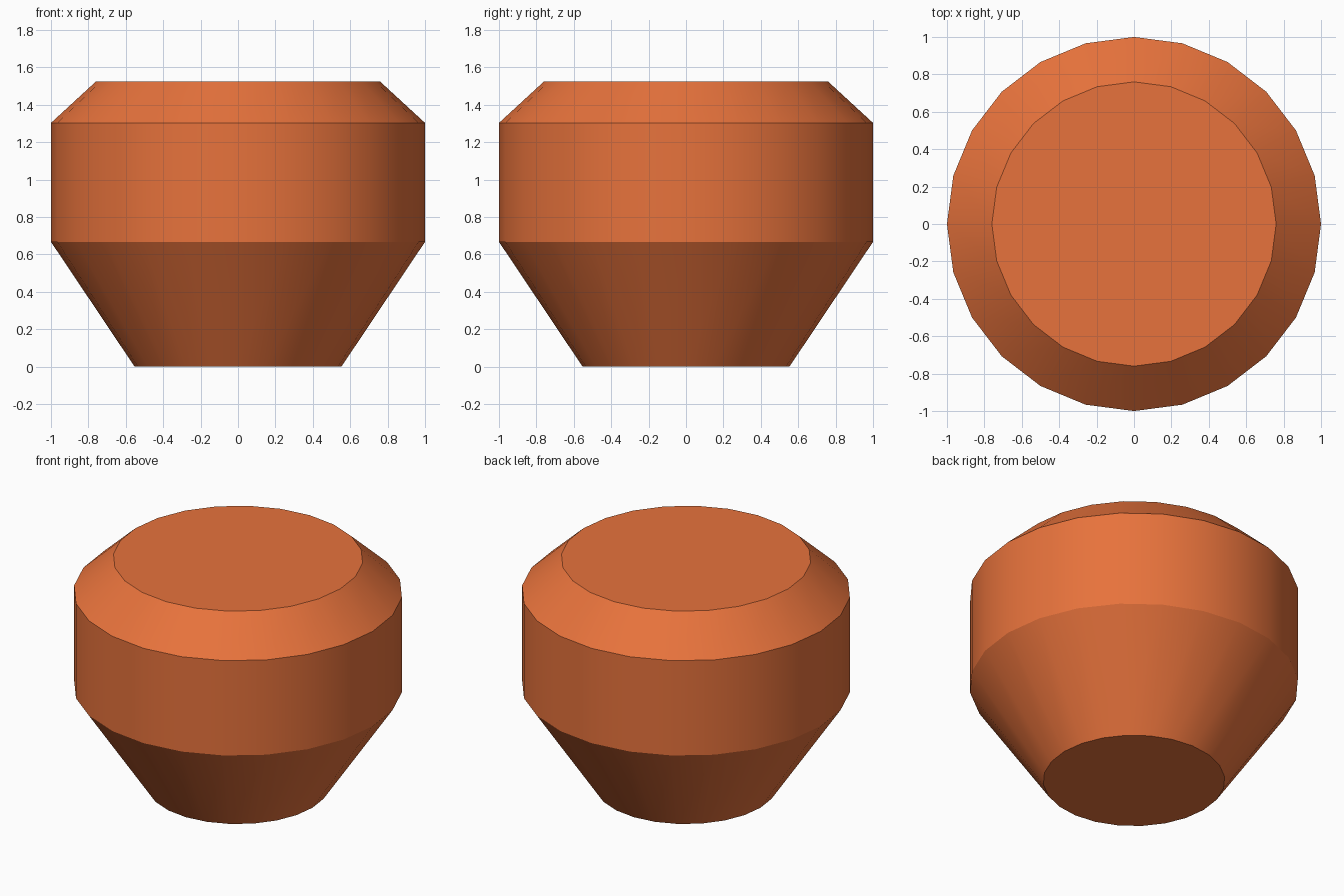
import bpy, bmesh
from math import cos, sin, tau, radians

if "Cube" in bpy.data.objects:
    bpy.data.objects.remove(bpy.data.objects["Cube"])

SIDES = 24
# Radius and height of each ring, bottom to top
PROFILE = [(0.553, 0.0), (1.0, 0.667), (1.0, 1.303), (0.76, 1.524)]

# Pot body: stacked rings, bridged and capped
bm = bmesh.new()
rings = [[bm.verts.new((r * cos(tau * i / SIDES), r * sin(tau * i / SIDES), z))
          for i in range(SIDES)] for r, z in PROFILE]
for low, high in zip(rings, rings[1:]):
    for i in range(SIDES):
        j = (i + 1) % SIDES
        bm.faces.new((low[i], low[j], high[j], high[i]))
bm.faces.new(rings[0][::-1])
bm.faces.new(rings[-1])

mesh = bpy.data.meshes.new("pot_body")
bm.to_mesh(mesh)
bm.free()
pot = bpy.data.objects.new("pot_body", mesh)
bpy.context.collection.objects.link(pot)

# Terracotta orange
mat = bpy.data.materials.new("orange")
mat.diffuse_color = (0.8, 0.17, 0.045, 1)
mat.use_nodes = True
mat.node_tree.nodes["Principled BSDF"].inputs["Base Color"].default_value = mat.diffuse_color
mesh.materials.append(mat)

# Smooth round the sides, sharp at the rims
bpy.context.view_layer.objects.active = pot
pot.select_set(True)
bpy.ops.object.shade_smooth_by_angle(angle=radians(30))
